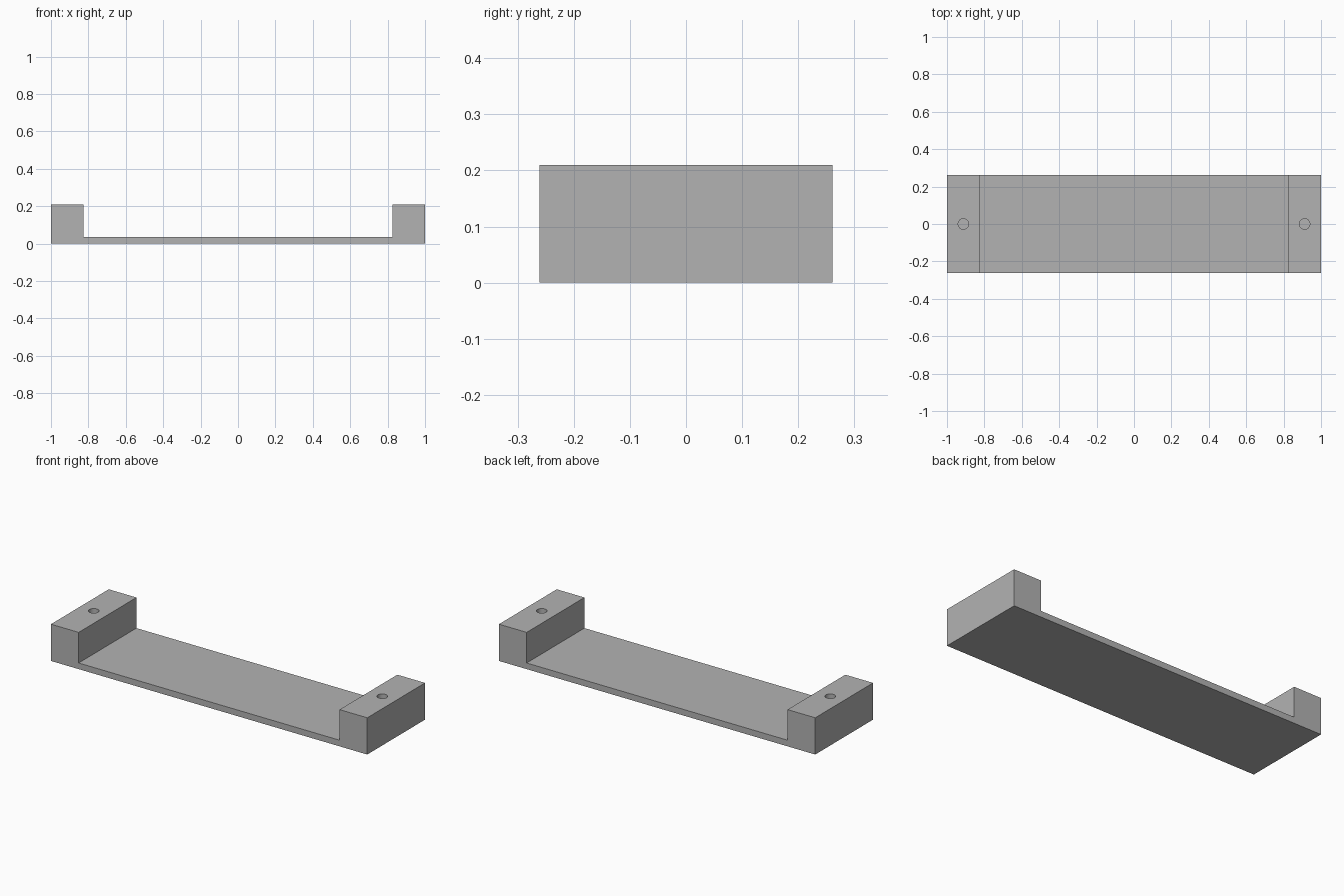
import bpy, bmesh
from mathutils import Matrix

if "Cube" in bpy.data.objects:
    bpy.data.objects.remove(bpy.data.objects["Cube"])

HALF_LEN, HALF_WID = 1.0, 0.261
HEIGHT, FLOOR, INNER = 0.21, 0.035, 0.825
HOLE_X, HOLE_R, HOLE_DEPTH = 0.9125, 0.028, 0.15

grey = bpy.data.materials.new("plain grey")
grey.diffuse_color = (0.45, 0.45, 0.45, 1)
grey.use_nodes = True
grey.node_tree.nodes["Principled BSDF"].inputs["Base Color"].default_value = grey.diffuse_color


def make_object(name, bm):
    bmesh.ops.recalc_face_normals(bm, faces=bm.faces)
    mesh = bpy.data.meshes.new(name)
    bm.to_mesh(mesh)
    bm.free()
    mesh.materials.append(grey)
    obj = bpy.data.objects.new(name, mesh)
    bpy.context.collection.objects.link(obj)
    return obj


# Bracket: U-shaped profile extruded from front to back
half = [(INNER, FLOOR), (INNER, HEIGHT), (HALF_LEN, HEIGHT), (HALF_LEN, 0)]
profile = half + [(-x, z) for x, z in reversed(half)]
bm = bmesh.new()
face = bm.faces.new([bm.verts.new((x, -HALF_WID, z)) for x, z in profile])
ext = bmesh.ops.extrude_face_region(bm, geom=[face])
bmesh.ops.translate(bm, vec=(0, 2 * HALF_WID, 0),
                    verts=[g for g in ext["geom"] if isinstance(g, bmesh.types.BMVert)])
bracket = make_object("bracket", bm)

# Blind screw holes in the tops of both end blocks
bm = bmesh.new()
for side in (-1, 1):
    bmesh.ops.create_cone(bm, cap_ends=True, segments=32, radius1=HOLE_R, radius2=HOLE_R,
                          depth=2 * HOLE_DEPTH,
                          matrix=Matrix.Translation((side * HOLE_X, 0, HEIGHT)))
cutter = make_object("hole_cutter", bm)
cutter.hide_render = True

cut = bracket.modifiers.new("screw holes", 'BOOLEAN')
cut.operation, cut.object, cut.solver = 'DIFFERENCE', cutter, 'EXACT'
bpy.context.view_layer.objects.active = bracket
bracket.select_set(True)
bpy.ops.object.modifier_apply(modifier=cut.name)
bpy.data.objects.remove(cutter)

# Smooth hole walls, sharp block edges
bpy.ops.object.shade_smooth_by_angle()
